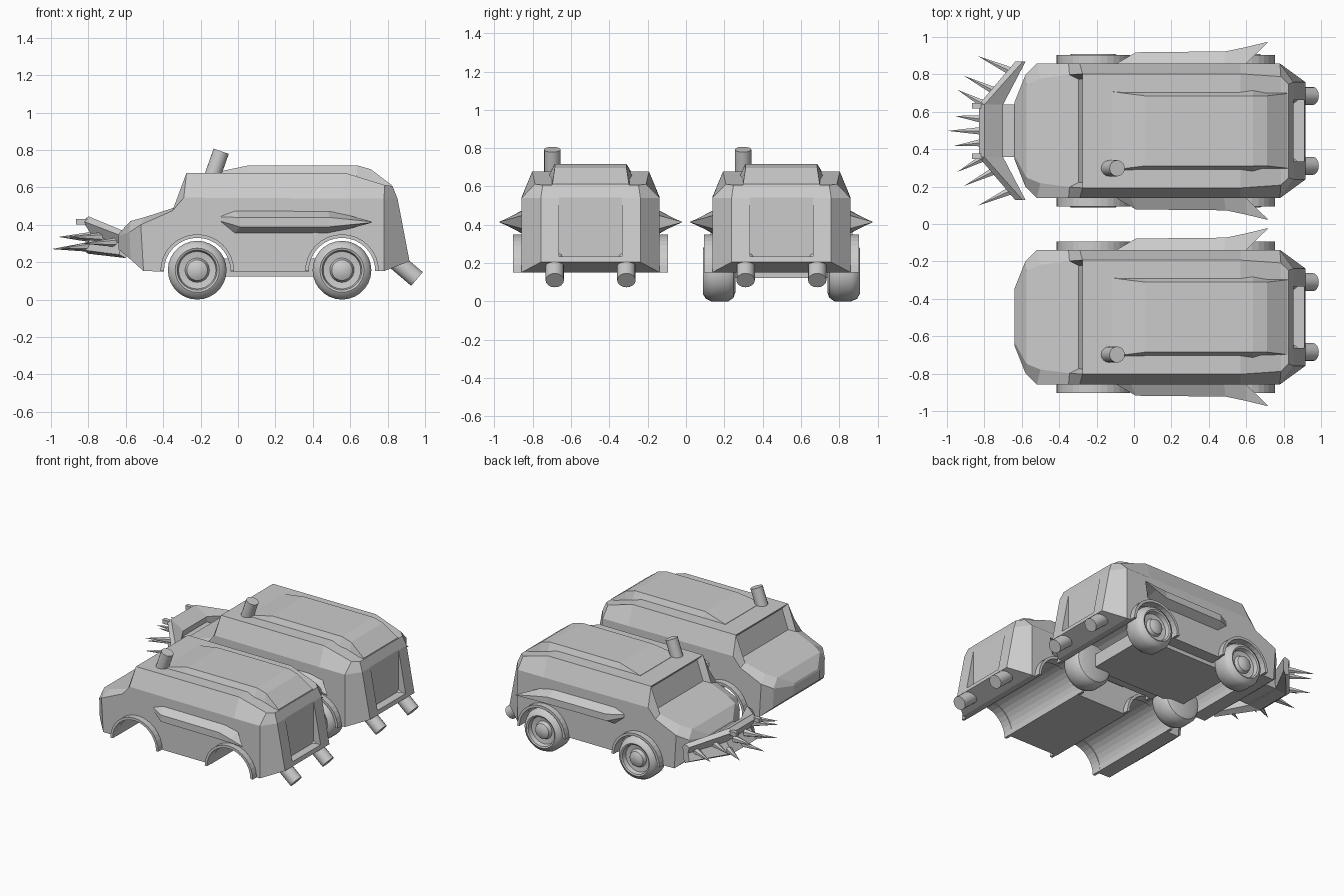
import bpy, bmesh, math
from mathutils import Vector, Matrix

if "Cube" in bpy.data.objects:
    bpy.data.objects.remove(bpy.data.objects["Cube"])


def finish(name, bm, y=0, smooth=False):
    bmesh.ops.recalc_face_normals(bm, faces=bm.faces)
    me = bpy.data.meshes.new(name)
    bm.to_mesh(me)
    bm.free()
    ob = bpy.data.objects.new(name, me)
    ob.location.y = y
    bpy.context.collection.objects.link(ob)
    if smooth:
        bpy.ops.object.select_all(action='DESELECT')
        ob.select_set(True)
        bpy.context.view_layer.objects.active = ob
        bpy.ops.object.shade_smooth_by_angle(angle=math.radians(35))
    return ob


def loft(rings):
    """Skin closed rings of equal length and cap both ends."""
    bm = bmesh.new()
    vs = [[bm.verts.new(p) for p in r] for r in rings]
    n = len(rings[0])
    for a, b in zip(vs, vs[1:]):
        for i in range(n):
            j = (i + 1) % n
            bm.faces.new((a[i], a[j], b[j], b[i]))
    for cap in (vs[0], vs[-1]):
        if n % 2:
            bm.faces.new(cap)
        else:
            for i in range(n // 2 - 1):
                bm.faces.new((cap[i], cap[i + 1], cap[n - 2 - i], cap[n - 1 - i]))
    return bm


def both(half):
    return half + [(x, -y, z) for x, y, z in reversed(half)]


def rod(name, a, b, r1, r2, oy, segs=16, smooth=True):
    a, b = Vector(a), Vector(b)
    d = b - a
    bm = bmesh.new()
    m = Matrix.Translation((a + b) / 2) @ d.to_track_quat('Z', 'Y').to_matrix().to_4x4()
    bmesh.ops.create_cone(bm, cap_ends=True, segments=segs, radius1=r1, radius2=r2,
                          depth=d.length, matrix=m)
    return finish(name, bm, oy, smooth)


def box(name, lo, hi, oy):
    bm = bmesh.new()
    lo, hi = Vector(lo), Vector(hi)
    bmesh.ops.create_cube(bm, size=1, matrix=Matrix.Translation((lo + hi) / 2)
                          @ Matrix.Diagonal((*(hi - lo), 1)))
    return finish(name, bm, oy)


def cut(ob, cutters):
    for c in cutters:
        m = ob.modifiers.new("cut", 'BOOLEAN')
        m.operation, m.solver, m.object = 'DIFFERENCE', 'EXACT', c
    dg = bpy.context.evaluated_depsgraph_get()
    me = bpy.data.meshes.new_from_object(ob.evaluated_get(dg))
    ob.modifiers.clear()
    ob.data = me
    for c in cutters:
        bpy.data.objects.remove(c)


AXLES = (-0.218, 0.556)
# Hull sections, nose to tail: bottom edge, shoulder, roof edge
HULL = [
    [(-.64, .15, .27), (-.64, .15, .34), (-.635, .14, .355)],
    [(-.575, .30, .215), (-.58, .30, .36), (-.575, .25, .42)],
    [(-.505, .36, .152), (-.52, .36, .40), (-.50, .28, .44)],
    [(-.35, .36, .15), (-.35, .36, .475), (-.345, .30, .49)],
    [(-.20, .36, .15), (-.29, .36, .545), (-.275, .305, .678)],
    [(.57, .36, .15), (.57, .36, .54), (.57, .305, .678)],
    [(.78, .36, .152), (.78, .36, .54), (.785, .29, .612)],
    [(.917, .26, .205), (.853, .26, .54), (.826, .25, .607)],
]
# Raised roof sections: base and top edge
ROOF = [
    [(-.13, .215, .66), (-.12, .21, .68)],
    [(.06, .215, .66), (.06, .187, .718)],
    [(.635, .215, .66), (.635, .187, .718)],
    [(.71, .21, .60), (.71, .187, .697)],
    [(.82, .21, .56), (.822, .20, .612)],
]


def van(tag, oy):
    # Body with recessed windshield, wheel tunnels and rear door recess
    bm = loft([both(r) for r in HULL])
    shield = min(bm.faces, key=lambda f: (f.calc_center_median() - Vector((-.31, 0, .584))).length)
    bmesh.ops.recalc_face_normals(bm, faces=bm.faces)
    bmesh.ops.inset_region(bm, faces=[shield], thickness=.035, depth=0)
    bmesh.ops.translate(bm, verts=shield.verts, vec=(.04, 0, -.012))
    body = finish(tag + "_body", bm, oy)
    tunnels = [rod("tunnel_cutter", (x, -.5, .16), (x, .5, .16), .178, .178, oy, 32, False)
               for x in AXLES]
    cut(body, tunnels + [box("door_cutter", (.852, -.165, .235), (1.1, .165, .6), oy)])
    finish(tag + "_raised_roof", loft([both(r) for r in ROOF]), oy)

    for s in (-1, 1):
        # Wheel arch lips
        for x in AXLES:
            rings = []
            for i in range(17):
                a = math.pi * i / 16
                c, d = math.cos(a), math.sin(a)
                rings.append([(x + r * c, s * y, .152 + r * d)
                              for r, y in ((.178, .33), (.178, .405), (.197, .405), (.197, .33))])
            finish(tag + "_wheel_arch", loft(rings), oy)
        # Side blade ending in a flared tip
        blade = []
        for x0, x1, yi, yo, h, k in ((-.10, -.09, .35, .362, .02, .012),
                                     (-.02, .01, .35, .42, .065, .025),
                                     (.48, .49, .35, .425, .062, .025),
                                     (.60, .60, .36, .448, .034, .014),
                                     (.715, .715, .472, .476, .003, .002)):
            zc = .43 if x0 < -.05 else .414
            blade.append([(x0, s * yi, zc + h), (x1, s * yo, zc + k),
                          (x1, s * yo, zc - k), (x0, s * yi, zc - h)])
        finish(tag + "_side_blade", loft(blade), oy)
        # Rear exhaust
        rod(tag + "_exhaust", (.83, s * .187, .218), (.957, s * .187, .11), .048, .048, oy)
    # Roof stack
    rod(tag + "_roof_stack", (-.14, -.20, .65), (-.09, -.20, .793), .043, .043, oy)


Y = .498
van("shell_van", -Y)
van("armed_van", Y)

# Chassis block between the axles
box("chassis", (AXLES[0], -.27, .122), (AXLES[1], .27, .22), Y)

# Wheels: lathed tyre, rim and hub
TYRE = [(.24, .0), (.24, .11), (.25, .138), (.278, .157), (.365, .157), (.395, .143),
        (.41, .118), (.405, .107), (.375, .10), (.37, .065), (.395, .055), (.408, .03), (.41, 0)]
for s in (-1, 1):
    for x in AXLES:
        bm = bmesh.new()
        pts = [bm.verts.new((0, s * y, r)) for y, r in TYRE]
        edges = [bm.edges.new(e) for e in zip(pts, pts[1:])]
        bmesh.ops.spin(bm, geom=pts + edges, cent=(0, 0, 0), axis=(0, 1, 0),
                       angle=2 * math.pi, steps=28, use_duplicate=False)
        bmesh.ops.remove_doubles(bm, verts=bm.verts, dist=1e-4)
        bmesh.ops.translate(bm, verts=bm.verts, vec=(x, 0, .157))
        finish("wheel", bm, Y, True)

# Ram blade: swept-back wings around a flat centre
CENTRE = [(-.80, .445), (-.83, .42), (-.78, .34), (-.83, .265), (-.80, .245), (-.705, .25), (-.70, .385)]
WING = [(-.595, .36), (-.635, .345), (-.625, .30), (-.635, .24), (-.60, .222), (-.585, .25), (-.58, .34)]
finish("ram_blade", loft([[(x, y, z) for x, z in prof] for y, prof in
                          ((-.37, WING), (-.14, CENTRE), (.14, CENTRE), (.37, WING))]), Y)
box("ram_mount", (-.72, -.14, .255), (-.60, .14, .345), Y)

# Spikes fanned along the ram
SPIKES = [(-.79, 0, -.997, 0, .27), (-.79, .06, -.96, .08, .335), (-.78, .13, -.945, .22, .275),
          (-.72, .20, -.91, .295, .335), (-.64, .31, -.835, .40, .30)]
for bx, by, tx, ty, tz in SPIKES:
    for s in ((1,) if by == 0 else (-1, 1)):
        rod("ram_spike", (bx, s * by, .31 + (tz - .305) * .8), (tx, s * ty, tz), .027, 0, Y, 6, False)
# Short teeth on the top corners of the ram
for s in (-1, 1):
    box("ram_tooth", (-.865, s * .135 - .015, .40), (-.79, s * .135 + .015, .43), Y)
